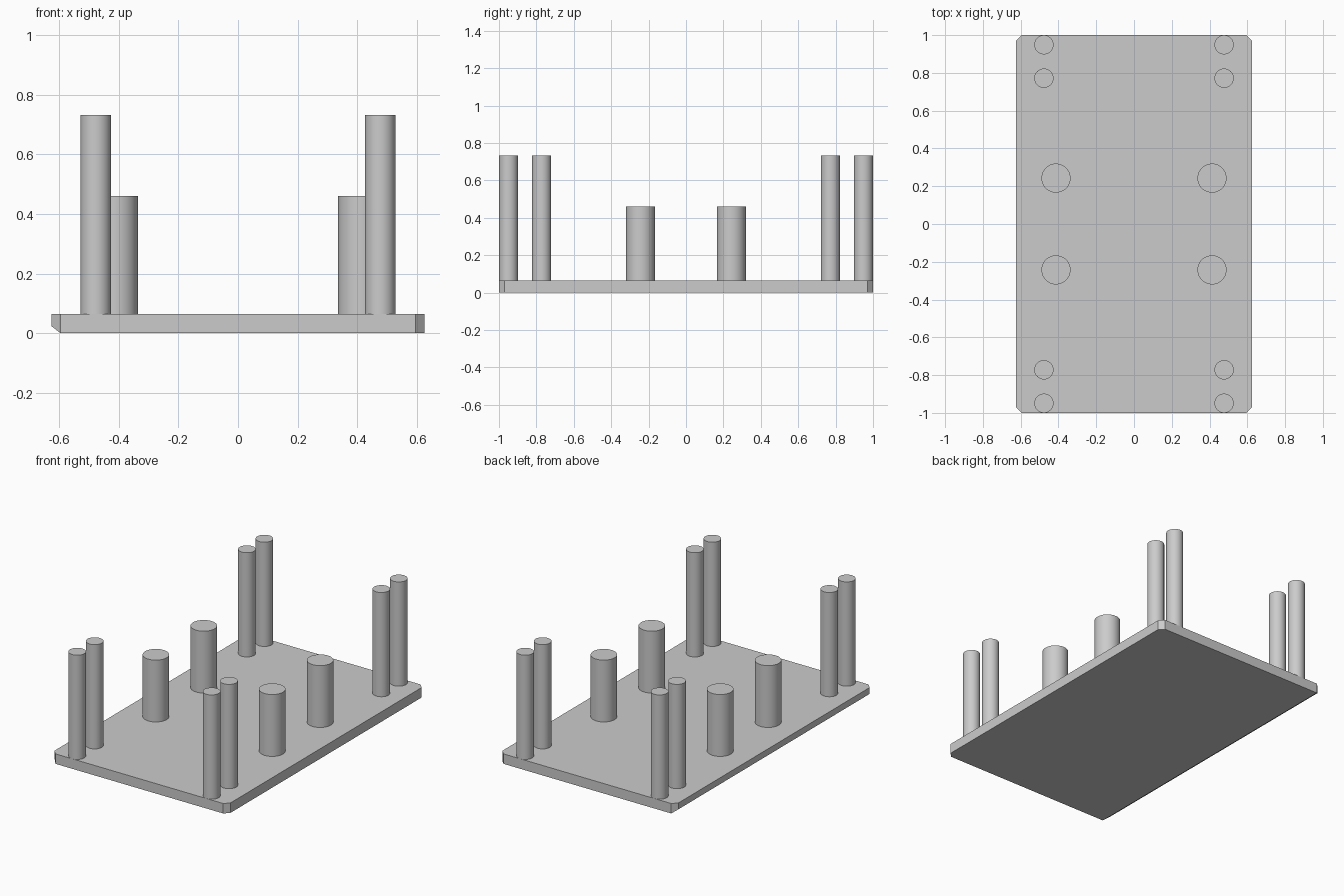
import bpy
import bmesh
from mathutils import Vector

cube = bpy.data.objects.get("Cube")
if cube:
    bpy.data.objects.remove(cube, do_unlink=True)

grey = bpy.data.materials.new("plain_grey")
grey.use_nodes = True
GREY = (0.6, 0.6, 0.6, 1)
grey.diffuse_color = GREY
grey.node_tree.nodes["Principled BSDF"].inputs["Base Color"].default_value = GREY

HALF_X, HALF_Y, PLATE_TOP = 0.625, 1.0, 0.064


def base_plate():
    """Slab with cut corners and one bevelled lower long edge."""
    bm = bmesh.new()
    bmesh.ops.create_cube(bm, size=1)
    for v in bm.verts:
        v.co = (v.co.x * 2 * HALF_X, v.co.y * 2 * HALF_Y, (v.co.z + 0.5) * PLATE_TOP)

    def slice_off(point, normal):
        geom = bm.verts[:] + bm.edges[:] + bm.faces[:]
        bmesh.ops.bisect_plane(bm, geom=geom, plane_co=Vector(point),
                               plane_no=Vector(normal), clear_outer=True)
        rim = [e for e in bm.edges if e.is_boundary]
        bmesh.ops.holes_fill(bm, edges=rim)

    # Vertical corner chamfers
    for sx in (-1, 1):
        for sy in (-1, 1):
            slice_off((sx * (HALF_X - 0.03), sy * HALF_Y, 0), (sx, sy, 0))
    # Underside bevel along the -x edge
    slice_off((-HALF_X + 0.03, 0, 0), (-0.023, 0, -0.03))

    bmesh.ops.recalc_face_normals(bm, faces=bm.faces[:])
    mesh = bpy.data.meshes.new("base_plate")
    bm.to_mesh(mesh)
    bm.free()
    mesh.materials.append(grey)
    plate = bpy.data.objects.new("base_plate", mesh)
    bpy.context.collection.objects.link(plate)


def post(name, x, y, radius, top):
    """Smooth round post standing on the plate."""
    height = top - PLATE_TOP
    bpy.ops.mesh.primitive_cylinder_add(vertices=48, radius=radius, depth=height,
                                        location=(x, y, PLATE_TOP + height / 2))
    obj = bpy.context.object
    obj.name = name
    obj.data.materials.append(grey)
    bpy.ops.object.shade_smooth_by_angle()


base_plate()

# Posts mirrored across both axes
for sx, side in ((1, "left"), (-1, "right")):
    for sy, end in ((-1, "front"), (1, "back")):
        post(f"short_post_{end}_{side}", sx * 0.413, sy * 0.243, 0.077, 0.461)
        post(f"tall_inner_post_{end}_{side}", sx * 0.477, sy * 0.772, 0.051, 0.733)
        post(f"tall_outer_post_{end}_{side}", sx * 0.477, sy * 0.949, 0.051, 0.733)
